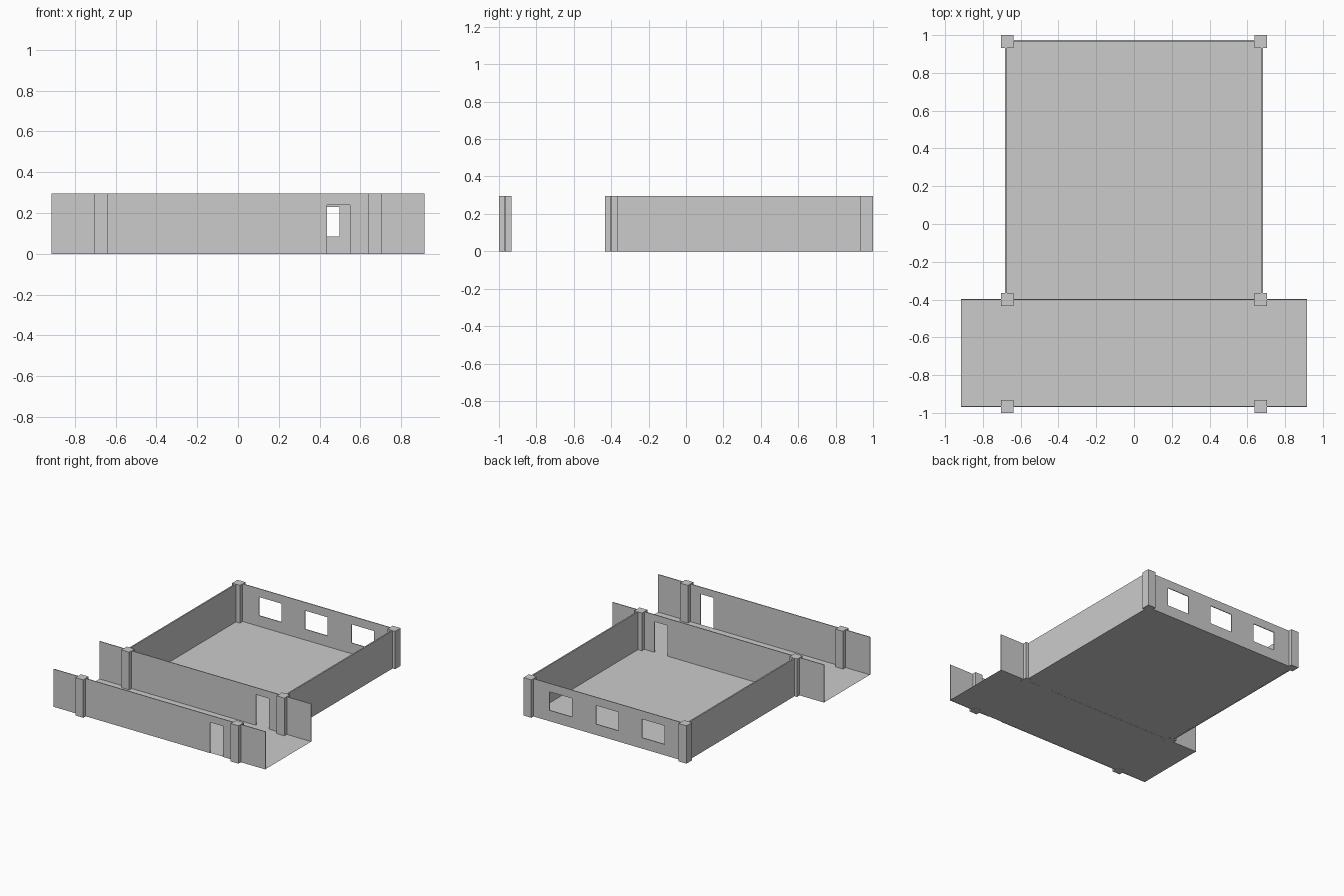
import bpy, bmesh, math
from mathutils import Vector

if "Cube" in bpy.data.objects:
    bpy.data.objects.remove(bpy.data.objects["Cube"])

H = 0.295      # wall height
P = 0.067      # pillar width


def finish(name, bm):
    me = bpy.data.meshes.new(name)
    bm.to_mesh(me)
    bm.free()
    ob = bpy.data.objects.new(name, me)
    bpy.context.collection.objects.link(ob)
    return ob


def box(name, x0, x1, y0, y1, z0, z1):
    bm = bmesh.new()
    bmesh.ops.create_cube(bm, size=1)
    for v in bm.verts:
        v.co = Vector((x1 if v.co.x > 0 else x0,
                       y1 if v.co.y > 0 else y0,
                       z1 if v.co.z > 0 else z0))
    return finish(name, bm)


def panel(us, vs, is_open, place):
    """Grid of cells between the cuts us and vs, leaving out the open cells."""
    bm = bmesh.new()
    grid = [[bm.verts.new(place(u, v)) for v in vs] for u in us]
    for i in range(len(us) - 1):
        for j in range(len(vs) - 1):
            if not is_open((us[i] + us[i + 1]) / 2, (vs[j] + vs[j + 1]) / 2):
                bm.faces.new((grid[i][j], grid[i + 1][j],
                              grid[i + 1][j + 1], grid[i][j + 1]))
    loose = [v for v in bm.verts if not v.link_faces]
    bmesh.ops.delete(bm, geom=loose, context='VERTS')
    return bm


def wall(name, half, y, openings, thick=0.006):
    us = sorted({-half, half, *(u for o in openings for u in o[:2])})
    vs = sorted({0, H, *(v for o in openings for v in o[2:])})
    hole = lambda u, v: any(a < u < b and c < v < d for a, b, c, d in openings)
    ob = finish(name, panel(us, vs, hole, lambda u, v: (u, y, v)))
    mod = ob.modifiers.new("thickness", 'SOLIDIFY')
    mod.thickness = thick
    mod.offset = 0
    return ob


# T-shaped floor: classroom plus wider corridor
finish("floor", panel([-0.915, -0.683, 0.683, 0.915], [-0.967, -0.40, 0.97],
                      lambda u, v: abs(u) > 0.683 and v > -0.40,
                      lambda u, v: (u, v, 0.001)))

# Corridor walls with doorways
door = (0.437, 0.55, 0, 0.24)
wall("corridor_outer_wall", 0.915, -0.967, [door])
wall("corridor_inner_wall", 0.915, -0.40, [door])

# Back wall with three windows
wall("window_wall", 0.672, 0.97,
     [(c - 0.097, c + 0.097, 0.085, 0.23) for c in (-0.4, 0, 0.4)])

# Side walls of the room
for side, s in (("left", -1), ("right", 1)):
    x0, x1 = sorted((s * 0.672, s * 0.683))
    box(side + "_wall", x0, x1, -0.397, 0.967, 0, H)

# Square pillars at the wall ends
for row, y in (("front", -0.9665), ("middle", -0.40), ("back", 0.9665)):
    for side, x in (("left", -0.671), ("right", 0.671)):
        box(f"{row}_{side}_pillar", x - P / 2, x + P / 2,
            y - P / 2, y + P / 2, 0, H + 0.001)
